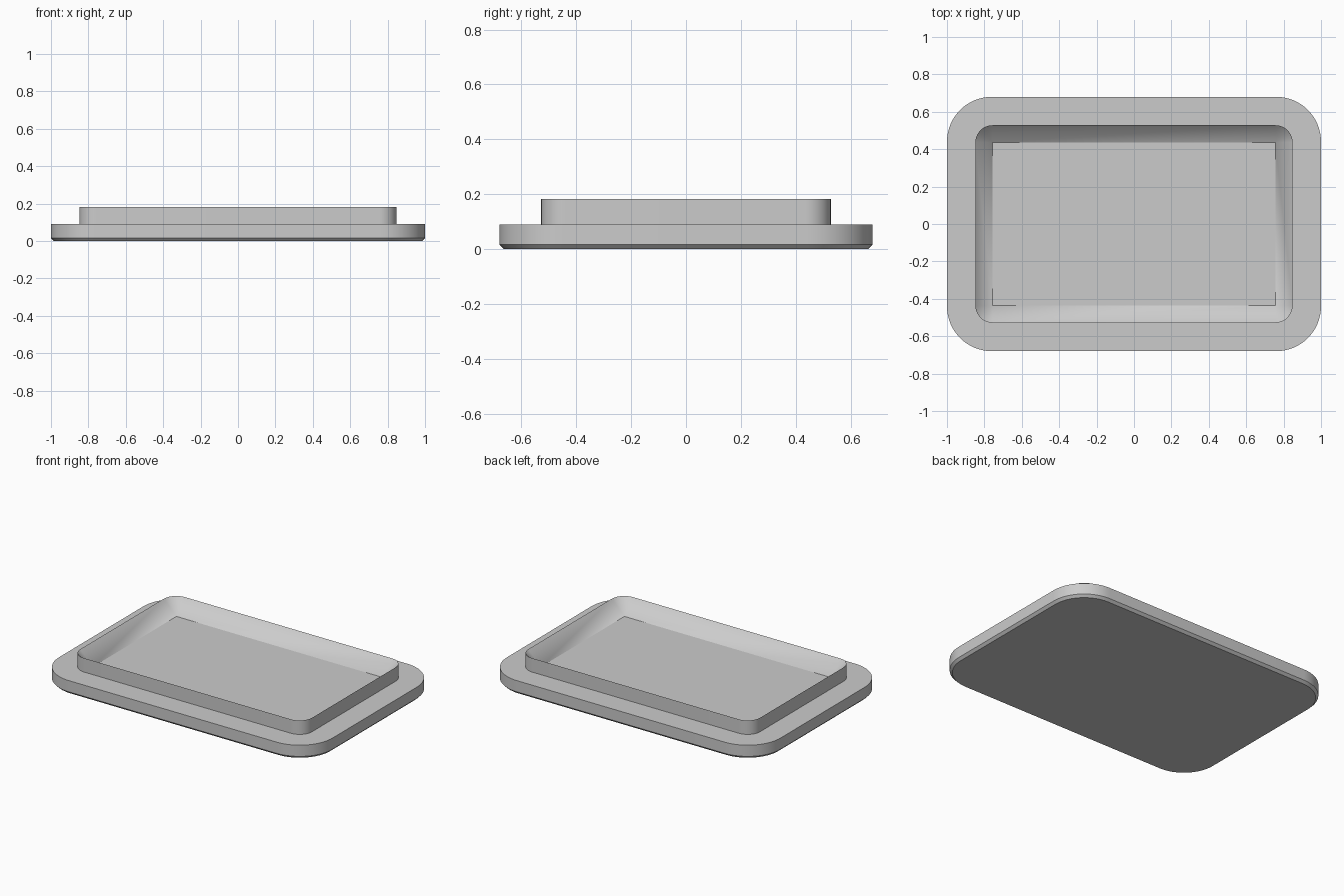
import bpy
import bmesh
from math import sin, cos, pi, radians

cube = bpy.data.objects.get("Cube")
if cube:
    bpy.data.objects.remove(cube, do_unlink=True)

SEGMENTS = 16   # steps per rounded corner

grey = bpy.data.materials.new("plain_grey")
grey.use_nodes = True
colour = (0.6, 0.6, 0.6, 1)
grey.diffuse_color = colour
grey.node_tree.nodes["Principled BSDF"].inputs["Base Color"].default_value = colour


def rounded_ring(bm, half_x, half_y, radius, z):
    """Counter-clockwise loop of a rounded rectangle."""
    ring = []
    for corner, (sx, sy) in enumerate([(1, 1), (-1, 1), (-1, -1), (1, -1)]):
        for i in range(SEGMENTS + 1):
            a = (corner + i / SEGMENTS) * pi / 2
            ring.append(bm.verts.new((sx * (half_x - radius) + radius * cos(a),
                                      sy * (half_y - radius) + radius * sin(a), z)))
    return ring


def loft(name, sections, cap_bottom=False, cap_end=False):
    """Skin a stack of rounded rectangles, outside first."""
    bm = bmesh.new()
    rings = [rounded_ring(bm, *s) for s in sections]
    for low, high in zip(rings, rings[1:]):
        for i in range(len(low)):
            j = (i + 1) % len(low)
            bm.faces.new((low[i], low[j], high[j], high[i]))
    if cap_bottom:
        bm.faces.new(rings[0][::-1])
    if cap_end:
        bm.faces.new(rings[-1])
    # Collapse square corners where the radius is zero
    bmesh.ops.remove_doubles(bm, verts=bm.verts, dist=1e-5)
    mesh = bpy.data.meshes.new(name)
    bm.to_mesh(mesh)
    bm.free()
    mesh.materials.append(grey)
    obj = bpy.data.objects.new(name, mesh)
    bpy.context.collection.objects.link(obj)
    bpy.ops.object.select_all(action='DESELECT')
    obj.select_set(True)
    bpy.context.view_layer.objects.active = obj
    bpy.ops.object.shade_smooth_by_angle(angle=radians(25))
    return obj


# Each section: half width, half depth, corner radius, height
ledge = 0.09
rim_foot = (0.848, 0.528, 0.092, ledge)

# Base plate with a chamfered underside and a flat ledge
loft("base_plate", [
    (0.984, 0.664, 0.224, 0),
    (1.0, 0.68, 0.24, 0.016),
    (1.0, 0.68, 0.24, ledge),
    rim_foot,
], cap_bottom=True)

# Knife-edged rim sloping in to a square-cornered floor
loft("raised_rim_and_floor", [
    rim_foot,
    (0.848, 0.528, 0.092, 0.182),
    (0.756, 0.436, 0, ledge),
], cap_end=True)
